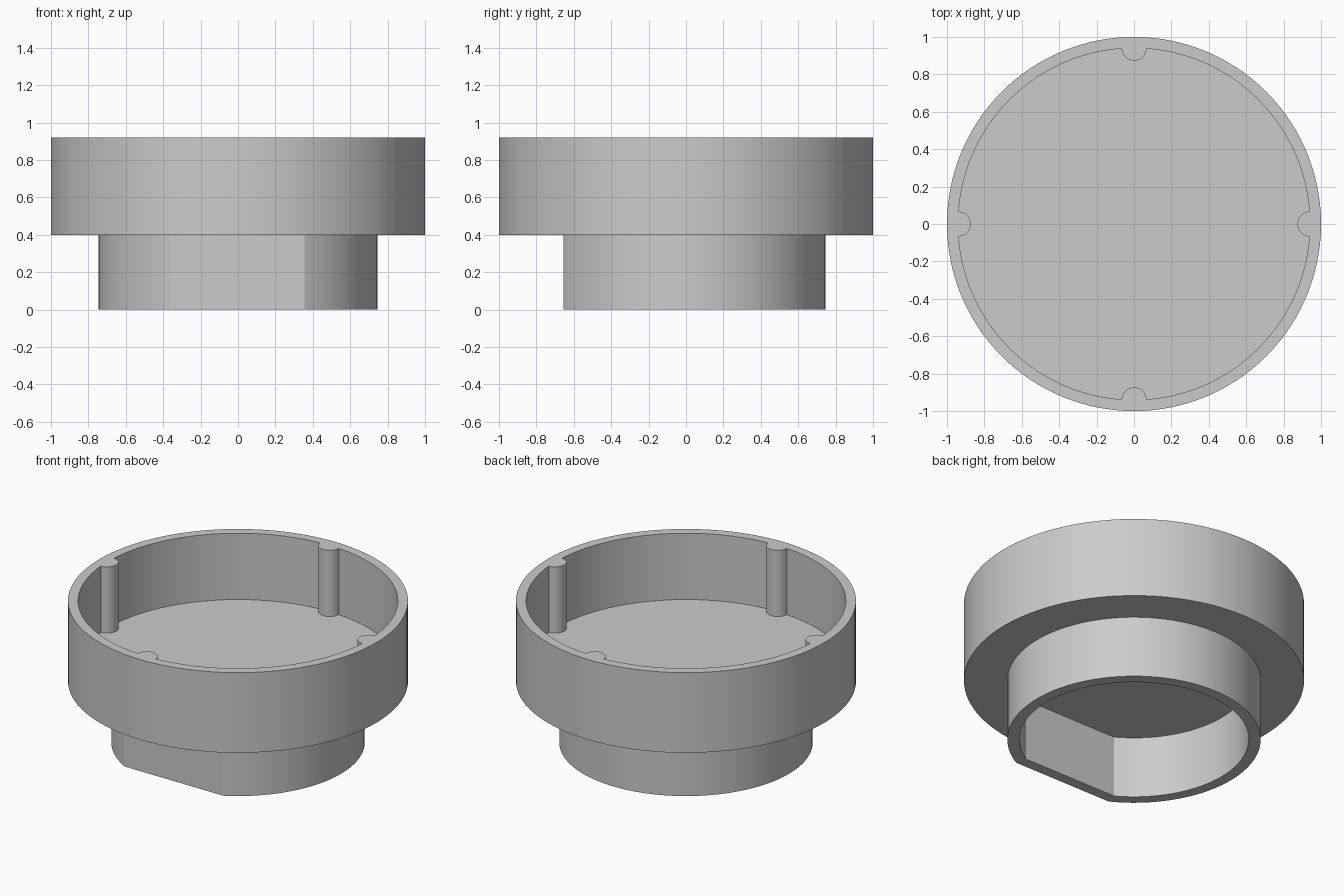
import bpy, bmesh
from math import sin, cos, asin, acos, pi, tau, radians, sqrt

if "Cube" in bpy.data.objects:
    bpy.data.objects.remove(bpy.data.objects["Cube"], do_unlink=True)

grey = bpy.data.materials.new("plain grey")
grey.use_nodes = True
grey.diffuse_color = (0.6, 0.6, 0.6, 1)
grey.node_tree.nodes["Principled BSDF"].inputs["Base Color"].default_value = (0.6, 0.6, 0.6, 1)

SEGMENTS = 128
UNIFORM = [tau * i / SEGMENTS for i in range(SEGMENTS)]


def loft(name, angles, sections, cap_ends):
    """Skin a stack of outlines given as (radius function, height)."""
    angles = sorted({round(a % tau, 5) for a in angles})
    bm = bmesh.new()
    rings = [[bm.verts.new((r(a) * cos(a), r(a) * sin(a), z)) for a in angles]
             for r, z in sections]
    n = len(angles)
    pairs = list(zip(rings, rings[1:]))
    if cap_ends:
        bm.faces.new(rings[0])
        bm.faces.new(rings[-1])
    else:
        pairs.append((rings[-1], rings[0]))
    for low, high in pairs:
        for i in range(n):
            j = (i + 1) % n
            bm.faces.new((low[i], low[j], high[j], high[i]))
    bmesh.ops.recalc_face_normals(bm, faces=bm.faces)
    mesh = bpy.data.meshes.new(name)
    bm.to_mesh(mesh)
    bm.free()
    mesh.materials.append(grey)
    obj = bpy.data.objects.new(name, mesh)
    bpy.context.collection.objects.link(obj)
    bpy.ops.object.select_all(action="DESELECT")
    obj.select_set(True)
    bpy.context.view_layer.objects.active = obj
    bpy.ops.object.shade_smooth_by_angle(angle=radians(20))
    return obj


# Upper cup: round outside, cavity with four half-round posts on its wall
INNER, POST = 0.94, 0.067
POST_EDGE = asin(POST / INNER)


def rim(a):
    return 1.0


def cavity(a):
    off = (a + pi / 4) % (pi / 2) - pi / 4
    if abs(off) > POST_EDGE + 0.0001:
        return INNER
    return INNER * cos(off) - sqrt(max(0, POST ** 2 - (INNER * sin(off)) ** 2))


post_angles = [asin(POST / INNER * sin(pi * k / 16)) for k in range(-8, 9)]
post_angles += [-POST_EDGE - 0.001, POST_EDGE + 0.001]
cup_angles = [a for a in UNIFORM
              if abs((a + pi / 4) % (pi / 2) - pi / 4) > POST_EDGE + 0.002]
cup_angles += [q * pi / 2 + a for q in range(4) for a in post_angles]

loft("cup_with_posts", cup_angles,
     [(rim, 0.4), (rim, 0.92), (cavity, 0.92), (cavity, 0.49)], True)


# Lower collar: hollow ring with a flat on the front
def flatted(radius, flat):
    def outline(a):
        toward_front = -sin(a)
        return min(radius, flat / toward_front) if toward_front > 0 else radius
    return outline


OUTER_D, INNER_D = (0.745, 0.655), (0.675, 0.585)
corners = [-pi / 2 + s * acos(flat / radius)
           for radius, flat in (OUTER_D, INNER_D) for s in (-1, 1)]
outside, inside = flatted(*OUTER_D), flatted(*INNER_D)

loft("collar", UNIFORM + corners,
     [(outside, 0.42), (outside, 0.0), (inside, 0.0), (inside, 0.42)], False)
